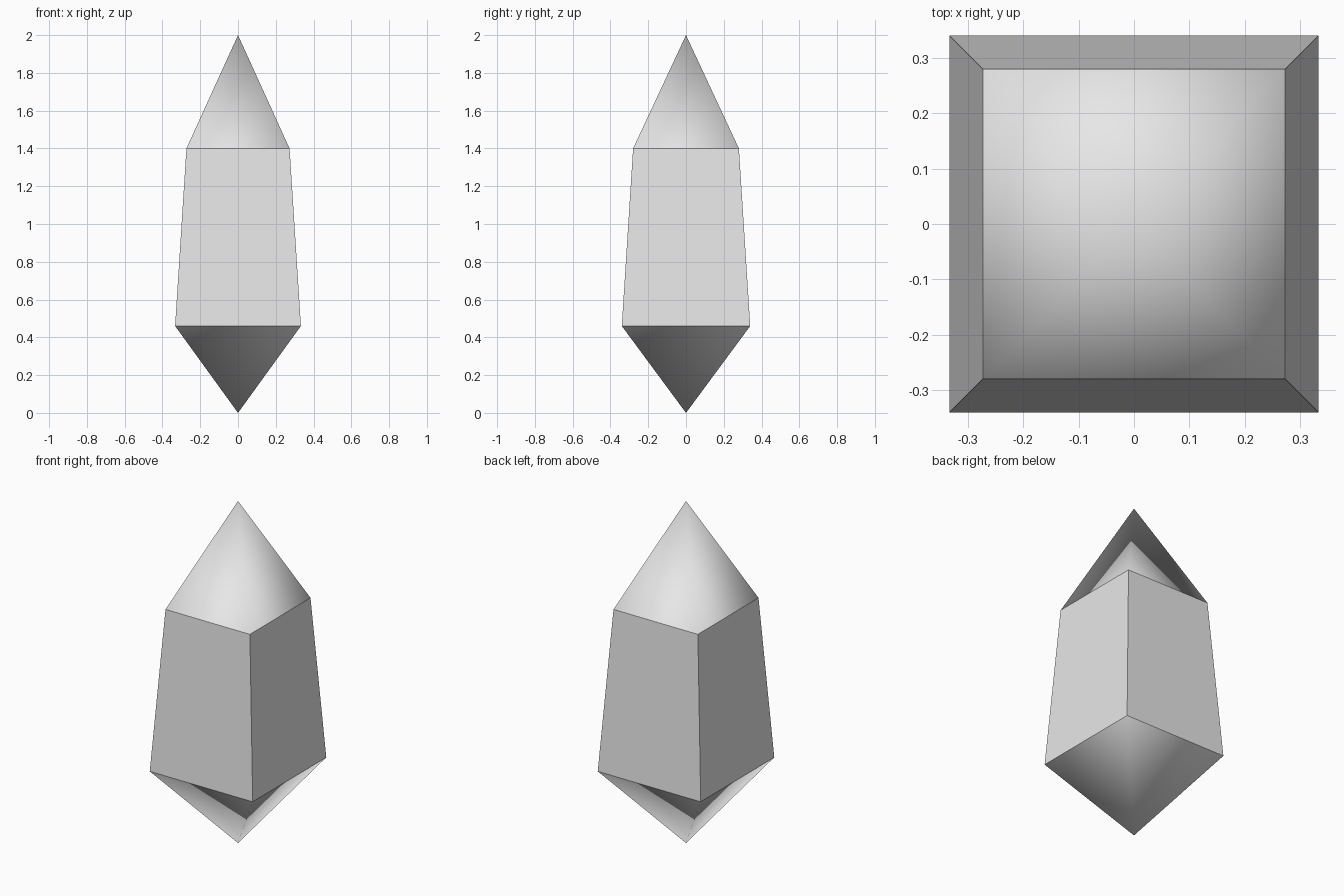
import bpy
import bmesh

cube = bpy.data.objects.get("Cube")
if cube:
    bpy.data.objects.remove(cube, do_unlink=True)

stone = bpy.data.materials.new("pale_grey_stone")
stone.use_nodes = True
grey = (0.8, 0.8, 0.8, 1)
stone.diffuse_color = grey
stone.node_tree.nodes["Principled BSDF"].inputs["Base Color"].default_value = grey

# Half width, half depth and height of the two crystal shoulders
LOWER = (0.333, 0.34, 0.46)
UPPER = (0.273, 0.28, 1.4)
CORNERS = ((-1, -1), (1, -1), (1, 1), (-1, 1))


def ring(bm, shoulder):
    """Four corners of a level rectangle."""
    hx, hy, z = shoulder
    return [bm.verts.new((sx * hx, sy * hy, z)) for sx, sy in CORNERS]


def finish(bm, name, smooth):
    bmesh.ops.recalc_face_normals(bm, faces=bm.faces[:])
    for face in bm.faces:
        face.smooth = smooth
    mesh = bpy.data.meshes.new(name)
    bm.to_mesh(mesh)
    bm.free()
    mesh.materials.append(stone)
    bpy.context.collection.objects.link(bpy.data.objects.new(name, mesh))


def point(name, shoulder, tip_z):
    """Open pyramid with soft corners, from a shoulder to a tip."""
    bm = bmesh.new()
    base = ring(bm, shoulder)
    tip = bm.verts.new((0, 0, tip_z))
    for i in range(4):
        a, b = base[i], base[(i + 1) % 4]
        bm.faces.new((a, b, tip) if tip_z > shoulder[2] else (b, a, tip))
    # Keep the outward winding when normals are recalculated
    finish(bm, name, True)


# Tapered flat-sided shaft
bm = bmesh.new()
low, high = ring(bm, LOWER), ring(bm, UPPER)
for i in range(4):
    j = (i + 1) % 4
    bm.faces.new((low[i], low[j], high[j], high[i]))
finish(bm, "crystal_shaft", False)

# Upper and lower points
point("upper_point", UPPER, 2.0)
point("lower_point", LOWER, 0.0)
